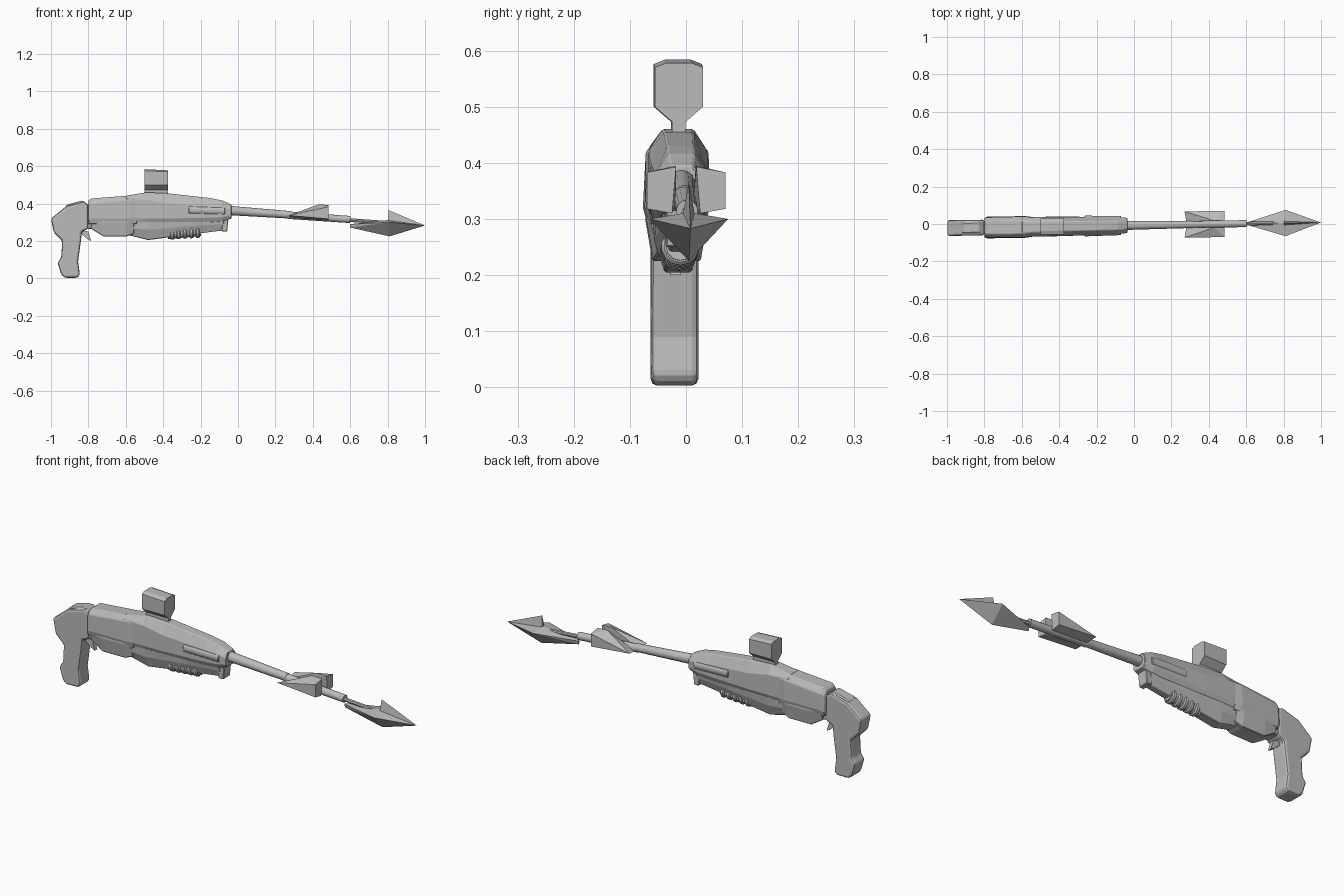
import bpy, bmesh, math
from mathutils import Vector, Matrix

if "Cube" in bpy.data.objects:
    bpy.data.objects.remove(bpy.data.objects["Cube"])

grey = bpy.data.materials.new("plain grey")
grey.use_nodes = True
COLOUR = (0.5, 0.5, 0.5, 1)
grey.diffuse_color = COLOUR
grey.node_tree.nodes["Principled BSDF"].inputs["Base Color"].default_value = COLOUR


def finish(name, bm, bevel=0, segments=1, smooth=False):
    """Turn a bmesh into an object, following the slightly yawed centre line."""
    for v in bm.verts:
        v.co.y += 0.015 * v.co.x - 0.007
    bmesh.ops.recalc_face_normals(bm, faces=bm.faces)
    mesh = bpy.data.meshes.new(name)
    bm.to_mesh(mesh)
    bm.free()
    mesh.materials.append(grey)
    ob = bpy.data.objects.new(name, mesh)
    bpy.context.collection.objects.link(ob)
    if bevel:
        mod = ob.modifiers.new("soft edges", 'BEVEL')
        mod.width, mod.segments, mod.limit_method = bevel, segments, 'ANGLE'
    if smooth:
        bpy.ops.object.select_all(action='DESELECT')
        ob.select_set(True)
        bpy.context.view_layer.objects.active = ob
        bpy.ops.object.shade_smooth_by_angle(angle=math.radians(35))
    return ob


def loft(name, stations, bevel=0):
    """Each station is x and a half outline of (half width, z), top to bottom."""
    bm = bmesh.new()
    rings = []
    for x, half in stations:
        outline = half + [(-w, z) for w, z in reversed(half)]
        rings.append([bm.verts.new((x, w, z)) for w, z in outline])
    for a, b in zip(rings, rings[1:]):
        for i in range(len(a)):
            j = (i + 1) % len(a)
            bm.faces.new((a[i], a[j], b[j], b[i]))
    bm.faces.new(rings[0])
    bm.faces.new(rings[-1])
    return finish(name, bm, bevel)


def extrude(name, profile, half, bevel=0, segments=1, y=0):
    """Side profile of (x, z) given thickness across y."""
    bm = bmesh.new()
    face = bm.faces.new([bm.verts.new((x, y - half, z)) for x, z in profile])
    new = bmesh.ops.extrude_face_region(bm, geom=[face])["geom"]
    bmesh.ops.translate(bm, vec=(0, 2 * half, 0),
                        verts=[v for v in new if isinstance(v, bmesh.types.BMVert)])
    return finish(name, bm, bevel, segments)


def tube(name, start, end, r1, r2, sides=12, bevel=0):
    a, b = Vector(start), Vector(end)
    bm = bmesh.new()
    turn = (b - a).to_track_quat('Z', 'Y').to_matrix().to_4x4()
    bmesh.ops.create_cone(bm, cap_ends=True, segments=sides, radius1=r1, radius2=r2,
                          depth=(b - a).length,
                          matrix=Matrix.Translation((a + b) / 2) @ turn)
    return finish(name, bm, bevel, 1, True)


def hull(name, points):
    bm = bmesh.new()
    verts = [bm.verts.new(p) for p in points]
    res = bmesh.ops.convex_hull(bm, input=verts)
    bmesh.ops.delete(bm, geom=list(set(res["geom_interior"])), context='VERTS')
    bmesh.ops.dissolve_limit(bm, angle_limit=0.02, verts=bm.verts, edges=bm.edges)
    return finish(name, bm)


# Grip and trigger
extrude("grip", [(-1, .32), (-.92, .385), (-.825, .412), (-.8, .395), (-.8, .265),
                 (-.835, .25), (-.84, .2), (-.855, .09), (-.845, .02), (-.86, .003),
                 (-.925, .003), (-.945, .02), (-.965, .085), (-.945, .11),
                 (-.94, .2), (-.985, .245)], .042, .012, 2)
extrude("grip_cap", [(-.93, .37), (-.915, .395), (-.83, .417), (-.81, .4), (-.82, .37)], .03, .006)
extrude("trigger", [(-.84, .26), (-.8, .25), (-.785, .2), (-.805, .21), (-.835, .235)], .01)
extrude("neck", [(-.83, .39), (-.76, .4), (-.76, .26), (-.83, .27)], .034, .005)

# Receiver: rear block, long upper hull and lower shell
loft("rear_block", [
    (-.8, [(.034, .415), (.048, .39), (.052, .31), (.045, .29)]),
    (-.785, [(.036, .427), (.054, .4), (.058, .32), (.05, .29)]),
    (-.58, [(.036, .443), (.056, .42), (.058, .32), (.05, .29)]),
    (-.54, [(.034, .445), (.05, .42), (.052, .32), (.045, .29)])], .003)
loft("upper_hull", [
    (-.6, [(.03, .442), (.05, .43), (.052, .32), (.045, .3)]),
    (-.49, [(.028, .46), (.052, .422), (.053, .32), (.045, .3)]),
    (-.375, [(.026, .455), (.051, .4), (.052, .32), (.042, .3)]),
    (-.15, [(.024, .43), (.047, .385), (.047, .325), (.036, .3)]),
    (-.085, [(.023, .417), (.046, .38), (.046, .328), (.034, .305)]),
    (-.035, [(.019, .395), (.04, .37), (.04, .335), (.028, .32)])], .003)
loft("lower_rear_block", [
    (-.785, [(.048, .32), (.05, .3), (.04, .265)]),
    (-.72, [(.052, .32), (.055, .3), (.042, .225)]),
    (-.595, [(.052, .32), (.055, .3), (.042, .225)]),
    (-.555, [(.045, .32), (.048, .3), (.035, .24)])], .003)
loft("lower_shell", [
    (-.6, [(.044, .32), (.042, .27), (.024, .235)]),
    (-.48, [(.046, .32), (.042, .26), (.024, .205)]),
    (-.255, [(.042, .32), (.036, .28), (.02, .235)]),
    (-.075, [(.036, .32), (.03, .29), (.016, .257)])], .003)
extrude("front_tab", [(-.09, .33), (-.05, .33), (-.058, .25), (-.085, .25)], .028, .003)

# Tubes let into both flanks
for side, label in ((1, "left"), (-1, "right")):
    tube(label + "_flank_tube", (-.265, side * .028, .366), (-.07, side * .025, .36),
         .028, .027, 14, .003)

# Ribbed foregrip
tube("foregrip_core", (-.375, 0, .24), (-.2, 0, .252), .029, .026)
for i in range(5):
    x = -.352 + i * .034
    z = .241 + i * .0024
    tube("foregrip_rib", (x - .011, 0, z), (x + .011, 0, z + .001), .034, .034, 14, .005)

# Sight on its stem
loft("sight", [(x, [(.023, .584 + d), (.043, .576 + d), (.043, .5), (.012, .473), (.012, .45)])
               for x, d in ((-.5, 0), (-.375, -.006))])

# Shaft
tube("barrel", (-.06, 0, .364), (.28, 0, .34), .025, .02, 14)
tube("shaft", (.27, 0, .338), (.6, 0, .315), .02, .019, 14)
tube("head_rod", (.58, 0, .313), (.8, 0, .298), .01, .009, 8)

# Pair of swept fins on the shaft
for s, label in ((1, "left"), (-1, "right")):
    hull(label + "_fin", [(x, s * w, z) for x, w, z in (
        (.27, .07, .337), (.28, .015, .328), (.43, .018, .395), (.485, .018, .393),
        (.485, .07, .383), (.485, .07, .318), (.485, .025, .31))])

# Barbed head: flattened point with an upright barb
hull("head", [(.6, -.005, .29), (.6, .005, .29), (.6, 0, .272), (.81, .07, .3), (.81, -.07, .3),
              (.81, 0, .225), (.8, 0, .312), (1, 0, .283)])
hull("head_barb", [(.805, 0, .365), (.8, -.012, .3), (.8, .012, .3), (1, 0, .283), (.81, 0, .27)])
